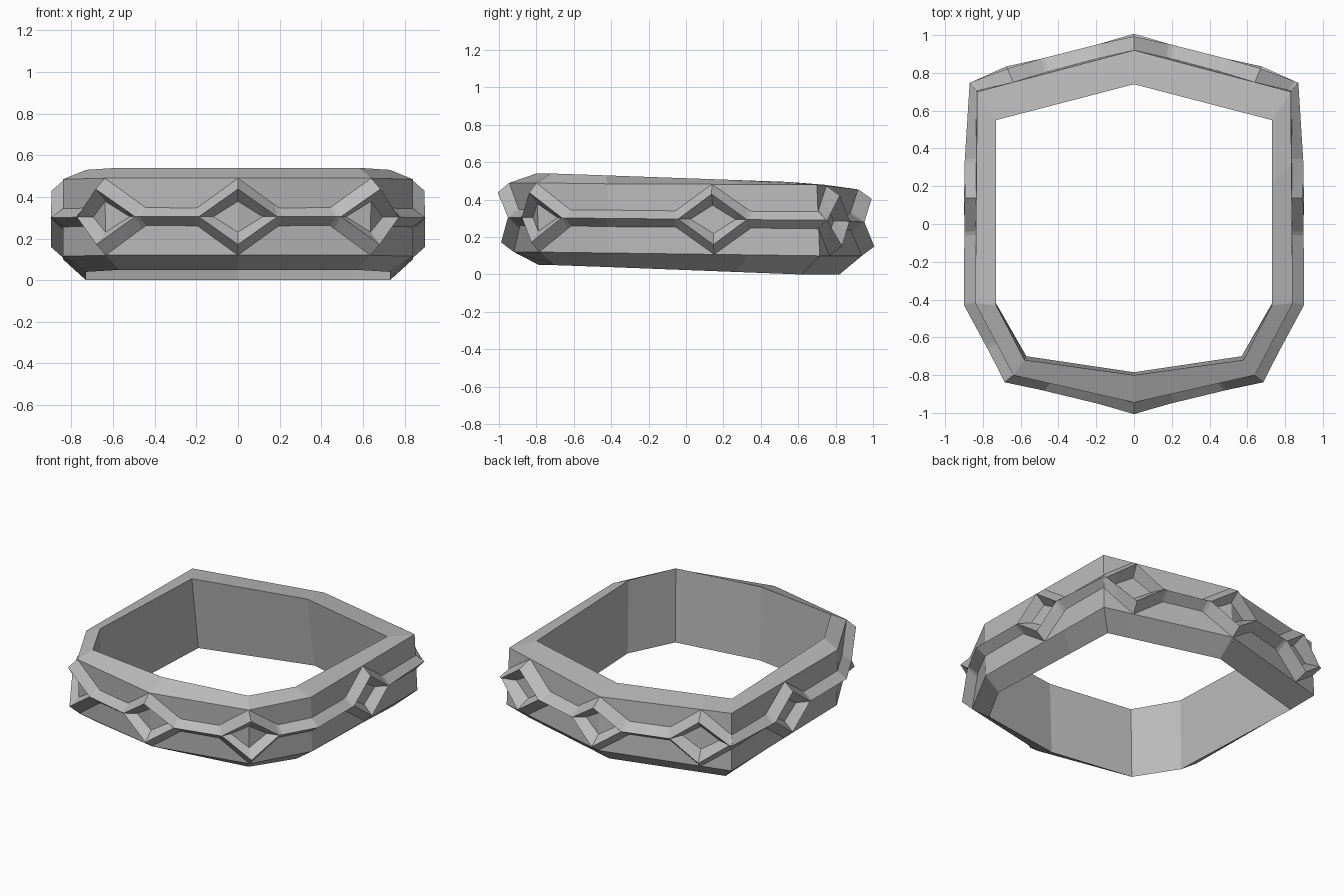
import bpy
import bmesh
from mathutils import Vector

cube = bpy.data.objects.get("Cube")
if cube:
    bpy.data.objects.remove(cube, do_unlink=True)

metal = bpy.data.materials.new("grey_metal")
metal.use_nodes = True
GREY = (0.5, 0.5, 0.5, 1)
metal.diffuse_color = GREY
metal.node_tree.nodes["Principled BSDF"].inputs["Base Color"].default_value = GREY


def station(*points):
    """Inner top, outer top, outer bottom, inner bottom, trim offset."""
    return [Vector(p) for p in points]


def blend(a, b, t):
    return [p.lerp(q, t) for p, q in zip(a, b)]


# Corner stations of the left half, from front centre to back centre
front = station((0, -.80, .54), (0, -.945, .49), (0, -.92, .12), (0, -.785, .05), (0, -.065, 0))
front_corner = station((.58, -.72, .54), (.64, -.80, .49), (.635, -.785, .12), (.57, -.70, .05), (.045, -.04, 0))
side = station((.73, -.43, .53), (.84, -.42, .485), (.84, -.41, .115), (.73, -.42, .04), (.06, -.015, 0))
back_corner = station((.73, .55, .495), (.83, .70, .48), (.84, .715, .10), (.73, .62, 0), (.035, .04, 0))
back = station((0, .74, .48), (0, .92, .455), (0, .94, .10), (0, .82, 0), (0, .07, 0))
side_rear = blend(side, back_corner, .66)
side_rear[4] = Vector((.06, 0, 0))
back_gem = blend(back_corner, back, .23)
back_gem[4] = Vector((.03, .07, 0))
stations = [front, front_corner, side, side_rear, back_corner, back_gem, back]

# Running length along the middle of the outer wall
mids = [(r[1] + r[2]) / 2 for r in stations]
lengths = [0.0]
for a, b in zip(mids, mids[1:]):
    lengths.append(lengths[-1] + (b - a).length)


def wall(s, v, raised):
    """Point on the outer wall at length s, height share v."""
    i = 0
    while i < len(lengths) - 2 and s > lengths[i + 1]:
        i += 1
    row = blend(stations[i], stations[i + 1], (s - lengths[i]) / (lengths[i + 1] - lengths[i]))
    return row[2].lerp(row[1], v) + (row[4] if raised else Vector((0, 0, 0)))


def build(name, quads):
    """Mesh from quads of the left half, mirrored to the right."""
    bm = bmesh.new()
    cache = {}

    def vert(p):
        key = tuple(round(c, 4) for c in p)
        if key not in cache:
            cache[key] = bm.verts.new(p)
        return cache[key]

    for quad in quads:
        corners = list(dict.fromkeys(vert(p) for p in quad))
        if len(corners) > 2:
            bm.faces.new(corners)
    mesh = bpy.data.meshes.new(name)
    bm.to_mesh(mesh)
    bm.free()
    mesh.materials.append(metal)
    obj = bpy.data.objects.new(name, mesh)
    bpy.context.collection.objects.link(obj)
    mirror = obj.modifiers.new("mirror", 'MIRROR')
    mirror.use_clip = True
    return obj


# Faceted band body
body = []
for a, b in zip(stations, stations[1:]):
    for i in range(4):
        j = (i + 1) % 4
        body.append((a[i], a[j], b[j], b[i]))
build("band_body", body)

# Raised trim: a ridge that splits around each diamond
gem_side = lengths[2] + .56
gems = [0, lengths[1], gem_side, lengths[5], lengths[6]]
OUTER, RIDGE, INNER = .20, .18, .12
cuts = set(lengths)
for g in gems:
    for w in (OUTER, RIDGE, INNER):
        cuts.update(c for c in (g - w, g + w) if 0 < c < lengths[-1])
cuts.add(gem_side)
columns = []
for s in sorted(cuts):
    d = min(abs(s - g) for g in gems)
    outer = max(.12, .5 - .38 * d / OUTER)
    ridge = max(0, .36 * (1 - d / RIDGE))
    inner = max(0, .2 * (1 - d / INNER))
    joined = ridge < .001
    columns.append([[wall(s, .5 + k * outer, False),
                     wall(s, .5 + k * ridge, True),
                     wall(s, .5 + k * inner, joined)] for k in (1, -1)])

trim = []
for a, b in zip(columns, columns[1:]):
    for i in range(2):
        trim.append((a[0][i], a[0][i + 1], b[0][i + 1], b[0][i]))
        trim.append((a[1][i + 1], a[1][i], b[1][i], b[1][i + 1]))
build("diamond_trim", trim)
